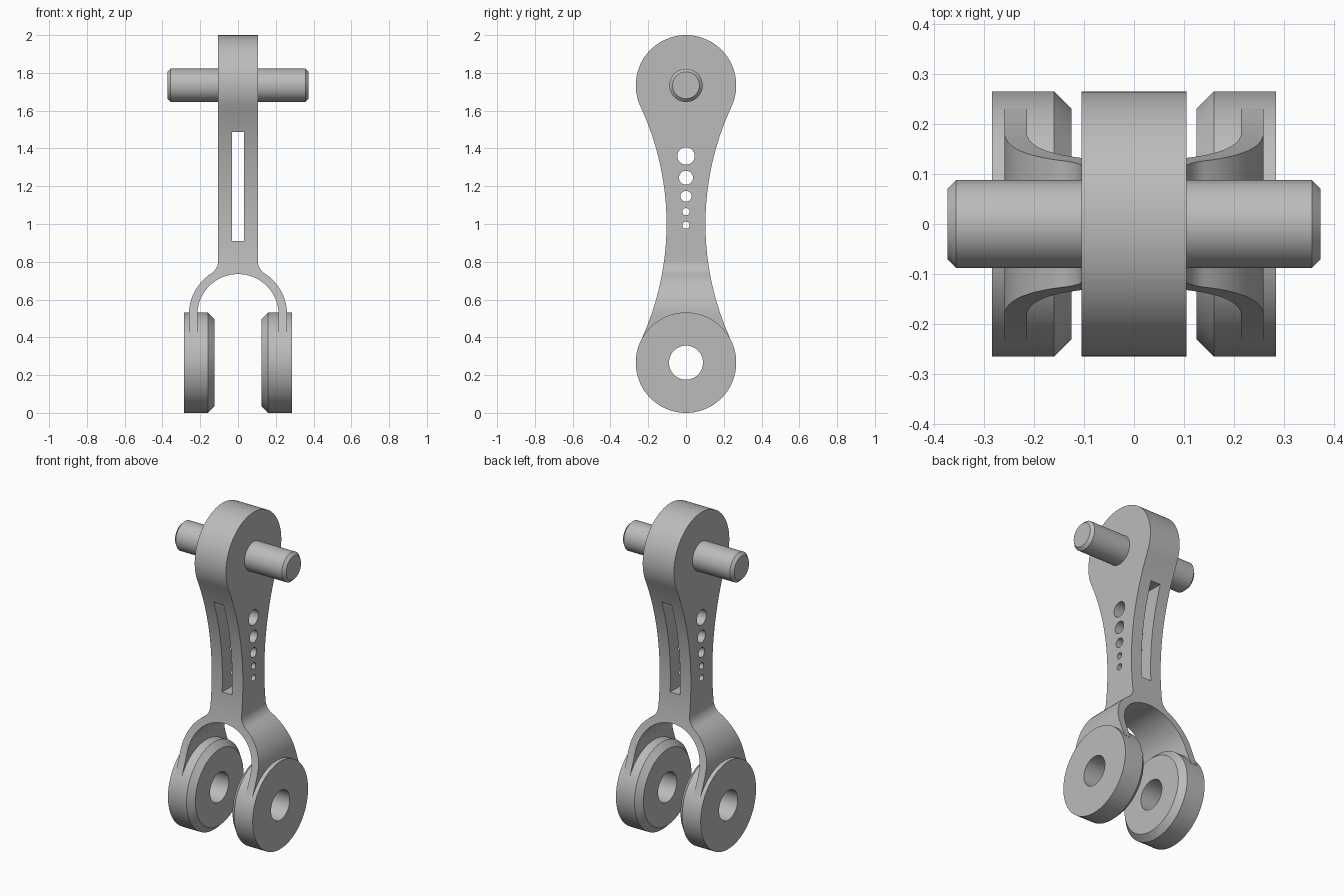
import bpy, bmesh
from math import pi, sin, cos, atan2, sqrt

cube = bpy.data.objects.get("Cube")
if cube:
    bpy.data.objects.remove(cube)

steel = bpy.data.materials.new("plain grey metal")
steel.use_nodes = True
GREY = (0.5, 0.5, 0.5, 1)
steel.diffuse_color = GREY
steel.node_tree.nodes["Principled BSDF"].inputs["Base Color"].default_value = GREY

R = 0.266                      # radius of head and hubs
FOOT, HEAD, MID = R, 2 - R, 1.0
WAIST = 0.103


def arc(cx, cz, r, a0, a1, n):
    return [(cx + r * cos(a0 + (a1 - a0) * i / n),
             cz + r * sin(a0 + (a1 - a0) * i / n)) for i in range(n + 1)]


def make_object(name, bm):
    bmesh.ops.remove_doubles(bm, verts=bm.verts, dist=1e-5)
    bmesh.ops.recalc_face_normals(bm, faces=bm.faces)
    mesh = bpy.data.meshes.new(name)
    bm.to_mesh(mesh)
    bm.free()
    mesh.materials.append(steel)
    ob = bpy.data.objects.new(name, mesh)
    bpy.context.collection.objects.link(ob)
    return ob


def prism(name, profile, axis, half):
    """Extrude a (u, z) outline along x or y, both ways from the centre."""
    bm = bmesh.new()
    place = (lambda u, z, d: (d, u, z)) if axis == "x" else (lambda u, z, d: (u, d, z))
    face = bm.faces.new([bm.verts.new(place(u, z, -half)) for u, z in profile])
    out = bmesh.ops.extrude_face_region(bm, geom=[face])
    verts = [g for g in out["geom"] if isinstance(g, bmesh.types.BMVert)]
    bmesh.ops.translate(bm, verts=verts, vec=place(0, 0, 2 * half))
    return make_object(name, bm)


def lathe(name, profile, height, closed, steps=96):
    """Turn an (x, radius) profile around a sideways axis."""
    bm = bmesh.new()
    rings = []
    for i in range(steps):
        a = 2 * pi * i / steps
        rings.append([bm.verts.new((x, r * cos(a), height + r * sin(a))) for x, r in profile])
    n = len(profile)
    for i in range(steps):
        a, b = rings[i], rings[(i + 1) % steps]
        for j in range(n if closed else n - 1):
            k = (j + 1) % n
            bm.faces.new((a[j], a[k], b[k], b[j]))
    if not closed:
        bm.faces.new([ring[0] for ring in rings])
        bm.faces.new([ring[-1] for ring in rings])
    return make_object(name, bm)


def boolean(target, tool, operation):
    mod = target.modifiers.new(tool.name, "BOOLEAN")
    mod.object, mod.operation, mod.solver = tool, operation, "EXACT"
    bpy.context.view_layer.objects.active = target
    bpy.ops.object.modifier_apply(modifier=mod.name)
    bpy.data.objects.remove(tool)


def smooth(ob):
    bpy.ops.object.select_all(action="DESELECT")
    ob.select_set(True)
    bpy.context.view_layer.objects.active = ob
    bpy.ops.object.shade_smooth_by_angle(angle=0.45)


def mirrored(half):
    """Close an outline whose right half runs from bottom to top."""
    return half + [(-u, z) for u, z in reversed(half) if u > 1e-6]


# Waisted side outline: two discs joined by tangent concave arcs
drop = HEAD - MID
hollow = (drop ** 2 - R ** 2 + WAIST ** 2) / (2 * (R - WAIST))
tilt = atan2(drop, hollow + WAIST)
side = mirrored(arc(0, FOOT, R, -pi / 2, tilt, 40)[:-1]
                + arc(hollow + WAIST, MID, hollow, pi + tilt, pi - tilt, 36)
                + arc(0, HEAD, R, -tilt, pi / 2, 40)[1:])

# Forked front outline: straight bar, fillet and arched arms
BAR, IN, OUT, ARCH, FILLET = 0.105, 0.215, 0.26, 0.52, 0.08
fx = BAR + FILLET
fz = ARCH + sqrt((OUT + FILLET) ** 2 - fx ** 2)
turn = atan2(fz - ARCH, fx)
right_edge = ([(OUT, 0.4)] + arc(0, ARCH, OUT, 0, turn, 20)
              + arc(fx, fz, FILLET, pi + turn, pi, 12)[1:] + [(BAR, 2.1)])
front = mirrored(right_edge) + [(-IN, 0.4)] + arc(0, ARCH, IN, pi, 0, 48) + [(IN, 0.4)]

body = prism("forked_rod", front, "y", 0.4)
boolean(body, prism("side_outline", side, "x", 0.5), "INTERSECT")

# Slot through the bar and graded row of holes
slot = [(-0.033, 0.91), (0.033, 0.91), (0.033, 1.487), (-0.033, 1.487)]
boolean(body, prism("slot_cutter", slot, "y", 0.5), "DIFFERENCE")
for z, r in ((1.36, 0.046), (1.245, 0.037), (1.147, 0.029), (1.065, 0.019), (0.994, 0.019)):
    boolean(body, prism("hole_cutter", arc(0, z, r, 0, 2 * pi, 40)[:-1], "x", 0.5), "DIFFERENCE")
smooth(body)

# Cross pin with chamfered ends
smooth(lathe("cross_pin", [(-0.374, 0.071), (-0.357, 0.088), (0.357, 0.088), (0.374, 0.071)],
             HEAD, False))

# Bored hubs, chamfered on the inner side
for name, s in (("left_hub", 1), ("right_hub", -1)):
    ring = [(0.125, 0.09), (0.125, R - 0.035), (0.16, R), (0.285, R), (0.285, 0.09)]
    smooth(lathe(name, [(s * x, r) for x, r in ring], FOOT, True))
